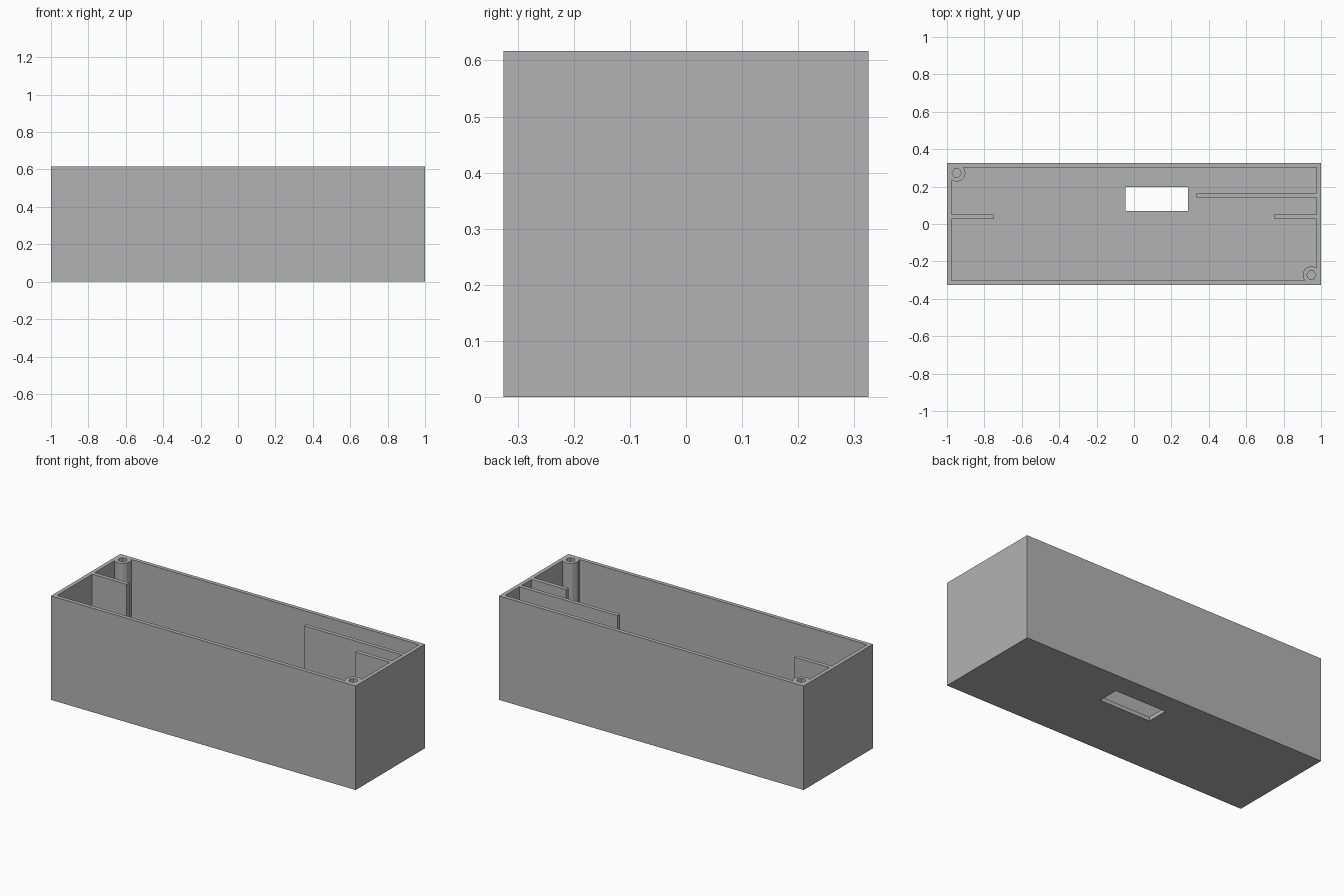
import bpy
import bmesh
from mathutils import Matrix, Vector

if "Cube" in bpy.data.objects:
    bpy.data.objects.remove(bpy.data.objects["Cube"], do_unlink=True)

LENGTH, DEPTH, HEIGHT, WALL = 2.0, 0.65, 0.617, 0.0235
IN_X, IN_Y = LENGTH / 2 - WALL, DEPTH / 2 - WALL

grey = bpy.data.materials.new("plain grey")
grey.use_nodes = True
grey.diffuse_color = (0.45, 0.45, 0.45, 1)
grey.node_tree.nodes["Principled BSDF"].inputs["Base Color"].default_value = grey.diffuse_color


def finish(name, bm):
    mesh = bpy.data.meshes.new(name)
    bm.to_mesh(mesh)
    bm.free()
    mesh.materials.append(grey)
    obj = bpy.data.objects.new(name, mesh)
    bpy.context.collection.objects.link(obj)
    return obj


def box(name, x0, x1, y0, y1, z0, z1):
    bm = bmesh.new()
    size = Vector((x1 - x0, y1 - y0, z1 - z0))
    mid = Vector((x0 + x1, y0 + y1, z0 + z1)) / 2
    bmesh.ops.create_cube(bm, size=1, matrix=Matrix.Translation(mid) @ Matrix.Diagonal(size).to_4x4())
    return finish(name, bm)


def prism(name, x, y, radius, sides, z0, z1):
    bm = bmesh.new()
    bmesh.ops.create_cone(bm, cap_ends=True, segments=sides, radius1=radius, radius2=radius,
                          depth=z1 - z0, matrix=Matrix.Translation((x, y, (z0 + z1) / 2))
                          @ Matrix.Rotation(-1.5708, 4, "Z"))
    return finish(name, bm)


def subtract(target, cutter):
    """Cut one part out of another, then discard the cutter."""
    cutter.hide_render = True
    mod = target.modifiers.new("cut", "BOOLEAN")
    mod.operation, mod.solver, mod.object = "DIFFERENCE", "EXACT", cutter
    bpy.context.view_layer.objects.active = target
    bpy.ops.object.modifier_apply(modifier=mod.name)
    bpy.data.objects.remove(cutter, do_unlink=True)


# Hollow of the case, with the ribs and screw posts left standing as material
hollow = box("hollow", -IN_X, IN_X, -IN_Y, IN_Y, WALL, 0.8)
ribs = [
    ("left_rib", 0.75, 1.1, 0.028, 0.052),
    ("right_rib", -1.1, -0.75, 0.028, 0.052),
    ("long_rib", 0.333, 1.1, 0.143, 0.166),
]
for name, x0, x1, y0, y1 in ribs:
    subtract(hollow, box(name, x0, x1, y0, y1, -0.1, 1))

posts = [(-0.948, 0.273), (0.948, -0.273)]
for x, y in posts:
    subtract(hollow, prism("screw_post", x, y, 0.047, 13, -0.1, 1))

# Open case with floor, walls, ribs and posts
case = box("open_case", -LENGTH / 2, LENGTH / 2, -DEPTH / 2, DEPTH / 2, 0, HEIGHT)
subtract(case, hollow)

# Blind screw holes in the posts
for x, y in posts:
    subtract(case, prism("screw_hole", x, y, 0.025, 6, WALL, 0.8))

# Rectangular opening through the floor
subtract(case, box("floor_opening", -0.046, 0.289, 0.07, 0.198, -0.1, 0.1))
